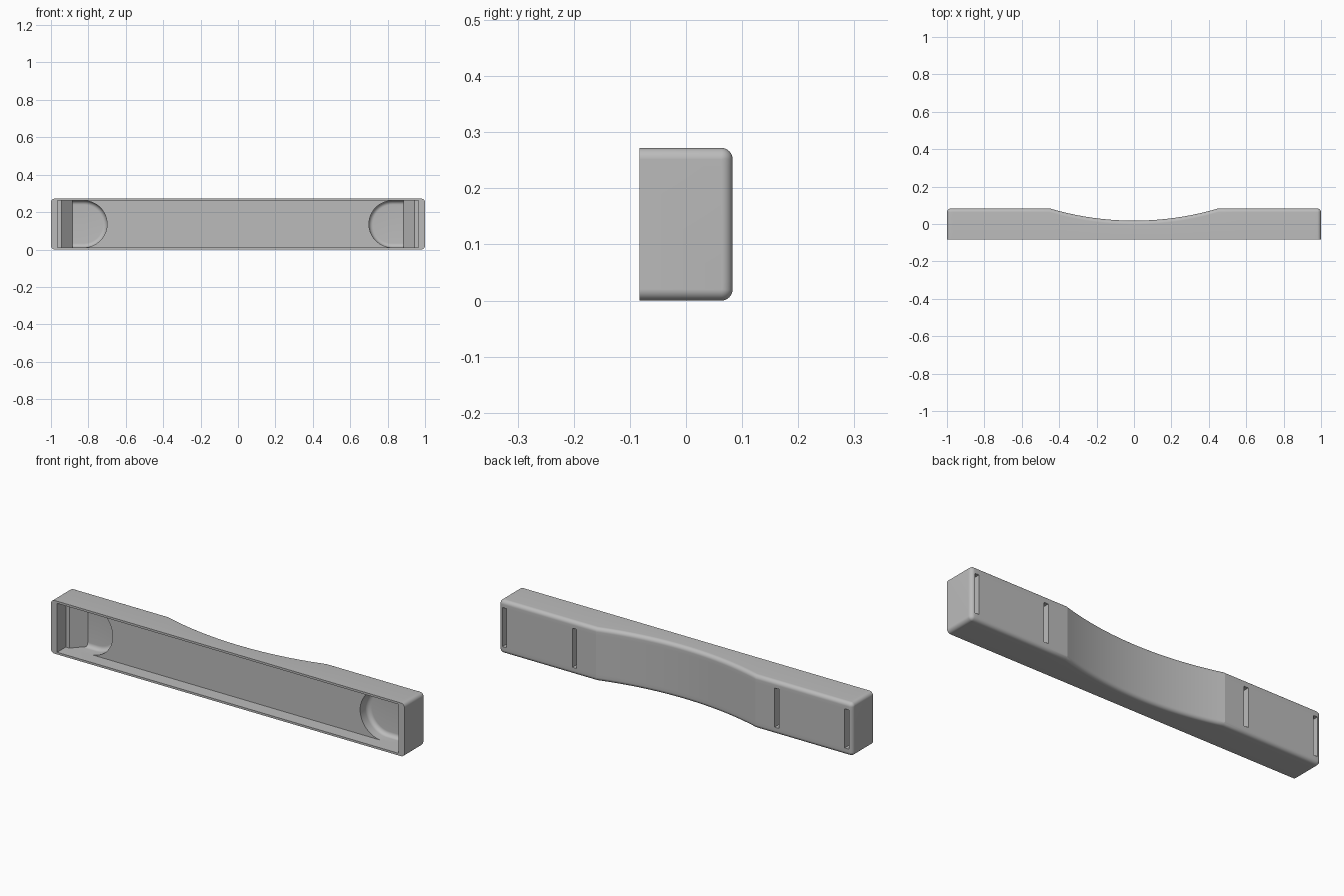
import bpy, bmesh, math

if "Cube" in bpy.data.objects:
    bpy.data.objects.remove(bpy.data.objects["Cube"], do_unlink=True)

H, BACK = 0.272, 0.083          # height, half depth
MID, R = H / 2, 0.02            # middle height, edge rounding
INNER, FLOOR = 0.125, -0.013    # cavity half height, cavity floor y
CAVITY_END, RAMP_TOP, RAMP_FOOT = 0.965, 0.945, 0.885
POCKET_X, POCKET_Y, FILLET = 0.825, 0.05, 0.022
SLOTS, SLOT_W, SLOT_H = (0.968, 0.572), 0.012, 0.1
SCOOP, SAG = 0.45, 0.065
ARC = (SCOOP ** 2 + SAG ** 2) / (2 * SAG)
QUARTER = [math.pi / 2 * i / 8 for i in range(9)]

bm = bmesh.new()


def add_face(points):
    return bm.faces.new([bm.verts.new(p) for p in points])


def section(x):
    """Cross-section of the bar at x, shrinking into its rounded ends."""
    t = min(max(abs(x) - (1 - R), 0) / R, 1)
    rad = max(R * math.sqrt(1 - t * t), 0.0003)
    back = BACK
    if abs(x) < SCOOP:
        back = BACK - SAG + ARC - math.sqrt(ARC ** 2 - x * x)
    cy = back - R
    low = [(-BACK, R - rad)]
    low += [(cy + rad * math.sin(a), R - rad * math.cos(a)) for a in QUARTER]
    low.append((cy + rad, MID - SLOT_H))
    high = [(y, H - z) for y, z in reversed(low)]
    inner = min(INNER, MID - R + rad - 0.0002)
    front = [(-BACK, MID + inner), (-BACK, MID), (-BACK, MID - inner)]
    return [(x, y, z) for y, z in low + high + front]


def sink(test, y):
    """Push the chosen faces to depth y, walling the sides."""
    faces = {f for f in bm.faces if test(f.calc_center_median())}
    rim = [e for e in {e for f in faces for e in f.edges}
           if sum(g in faces for g in e.link_faces) == 1]
    moved = {v: bm.verts.new((v.co.x, y, v.co.z))
             for v in {v for f in faces for v in f.verts}}
    for e in rim:
        a, b = e.verts
        bm.faces.new((a, b, moved[b], moved[a]))
    for f in faces:
        bm.faces.new([moved[v] for v in f.verts])
    bmesh.ops.delete(bm, geom=list(faces), context='FACES')


# Bar body: sections lofted along x, with a shallow arc scooped from the back
stations = {CAVITY_END, RAMP_TOP, RAMP_FOOT, POCKET_X, POCKET_X - INNER}
stations |= {s + d for s in SLOTS for d in (-SLOT_W, SLOT_W)}
stations |= {1 - R + R * math.sin(a) for a in QUARTER}
stations |= {SCOOP * i / 14 for i in range(15)}
stations = {round(s, 5) for s in stations}
xs = sorted(stations | {-s for s in stations})
rings = [[bm.verts.new(p) for p in section(x)] for x in xs]
for a, b in zip(rings, rings[1:]):
    for i in range(len(a)):
        bm.faces.new((a[i - 1], a[i], b[i], b[i - 1]))
bm.faces.new(rings[0])
bm.faces.new(rings[-1])

# Front cavity
sink(lambda c: c.y < -BACK + 0.001 and abs(c.x) < CAVITY_END
     and abs(c.z - MID) < INNER, FLOOR)

# Strap slots in the back
for s in SLOTS:
    for side in (-1, 1):
        sink(lambda c: c.y > BACK - 0.001 and abs(c.z - MID) < SLOT_H
             and abs(c.x * side - s) < SLOT_W, 0.02)

# Open the cavity floor where the pockets go
bmesh.ops.delete(bm, context='FACES', geom=[
    f for f in bm.faces
    if abs(f.calc_center_median().y - FLOOR) < 0.0001
    and POCKET_X - INNER < abs(f.calc_center_median().x) < RAMP_TOP])


def pocket_path(side, inset, y):
    """Open D-shaped path, from the ramp round the arc and back."""
    r = INNER - inset
    arc = [-math.pi / 2 + math.pi * i / 32 for i in range(33)]
    path = [(POCKET_X - r * math.cos(a), r * math.sin(a)) for a in arc]
    path = [(RAMP_FOOT, -r)] + path + [(RAMP_FOOT, r)]
    return [(side * x, y, MID + z) for x, z in path]


for side in (-1, 1):
    # Pocket wall, floor fillet and floor
    paths = [pocket_path(side, 0, FLOOR)]
    paths += [pocket_path(side, FILLET * (1 - math.cos(a)),
                          POCKET_Y - FILLET * (1 - math.sin(a))) for a in QUARTER]
    for p, q in zip(paths, paths[1:]):
        for i in range(len(p) - 1):
            add_face((p[i], p[i + 1], q[i + 1], q[i]))
    add_face(paths[-1])

    # Cavity floor left in the corners beside the pocket arc
    top = paths[0]
    for z, quarter in ((MID - INNER, top[1:18]), (MID + INNER, top[17:34])):
        add_face([(side * (POCKET_X - INNER), FLOOR, z)] + quarter)

    # Ramp from the end ledge to the pocket floor, with its cheeks
    foot = side * RAMP_FOOT
    ramp = [(side * RAMP_TOP, FLOOR, MID + k * INNER) for k in (-1, 0, 1)]
    ramp += [(foot, POCKET_Y, MID + INNER), paths[-1][-1],
             paths[-1][0], (foot, POCKET_Y, MID - INNER)]
    add_face(ramp)
    for end, head, corner in ((0, ramp[0], ramp[-1]), (-1, ramp[2], ramp[3])):
        add_face([head, paths[0][end], paths[1][end], corner])
        add_face([p[end] for p in paths[1:]] + [corner])

bmesh.ops.remove_doubles(bm, verts=bm.verts[:], dist=0.00001)
bmesh.ops.recalc_face_normals(bm, faces=bm.faces[:])
mesh = bpy.data.meshes.new("bar_body")
bm.to_mesh(mesh)
bm.free()

# Single plain colour
grey = bpy.data.materials.new("plain grey")
grey.use_nodes = True
colour = (0.5, 0.5, 0.5, 1)
grey.diffuse_color = colour
grey.node_tree.nodes["Principled BSDF"].inputs["Base Color"].default_value = colour
mesh.materials.append(grey)

body = bpy.data.objects.new("bar_body", mesh)
bpy.context.collection.objects.link(body)
bpy.context.view_layer.objects.active = body
body.select_set(True)
bpy.ops.object.shade_smooth_by_angle(angle=math.radians(14))
